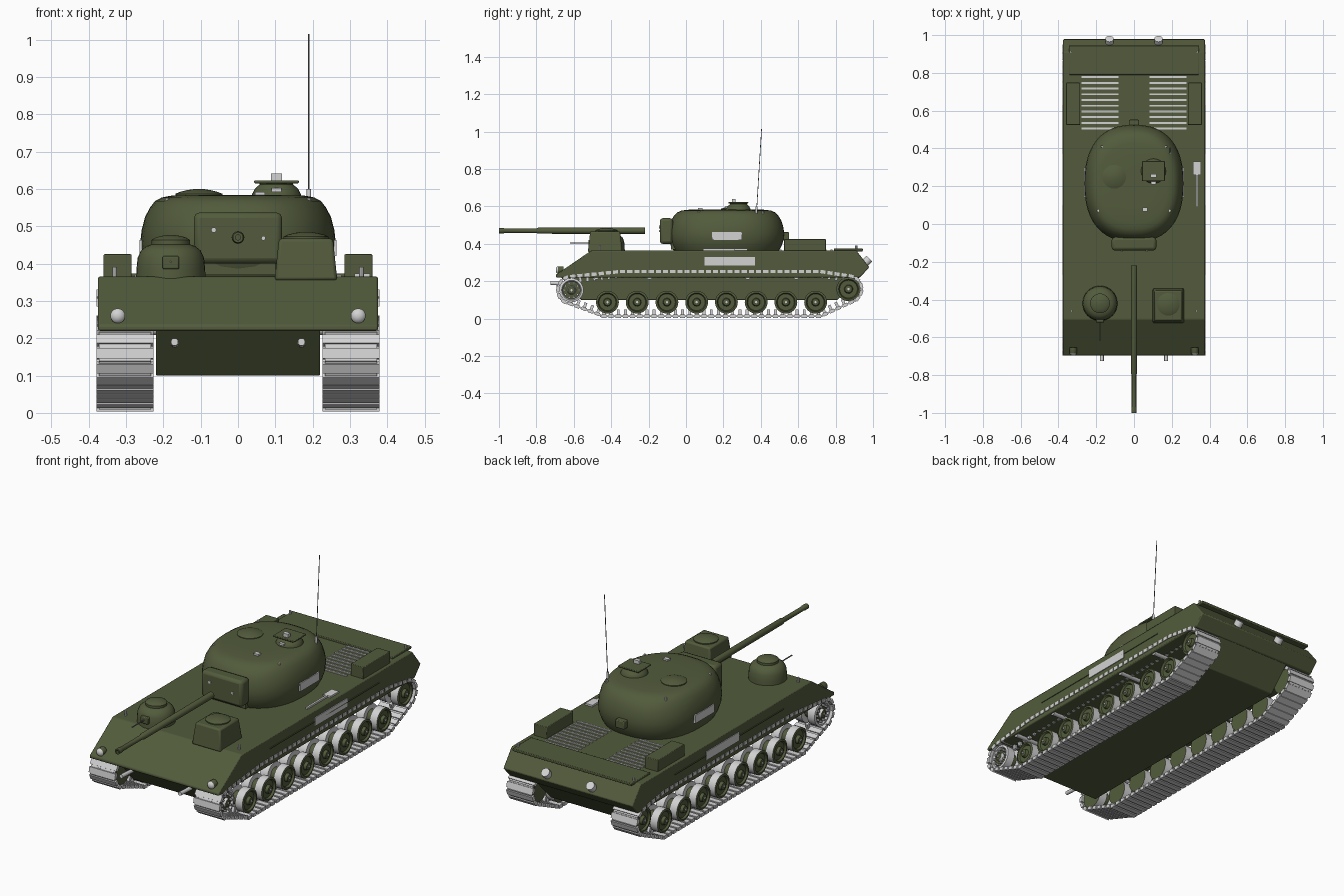
import bpy, bmesh, math
from mathutils import Vector, Matrix

cube = bpy.data.objects.get("Cube")
if cube:
    bpy.data.objects.remove(cube, do_unlink=True)


def material(name, rgb):
    m = bpy.data.materials.new(name)
    m.use_nodes = True
    m.diffuse_color = (*rgb, 1)
    m.node_tree.nodes["Principled BSDF"].inputs["Base Color"].default_value = (*rgb, 1)
    return m


GREEN = material("olive green", (0.085, 0.105, 0.045))
GREY = material("light grey", (0.65, 0.65, 0.65))
DARK = material("antenna grey", (0.15, 0.15, 0.15))


def finish(name, bm, mats, bevel=0):
    """Turn a bmesh into an object, smooth with sharp edges kept."""
    bmesh.ops.recalc_face_normals(bm, faces=bm.faces)
    for f in bm.faces:
        f.smooth = True
    for e in bm.edges:
        e.smooth = e.calc_face_angle(0) < 0.6
    me = bpy.data.meshes.new(name)
    bm.to_mesh(me)
    bm.free()
    for m in mats:
        me.materials.append(m)
    ob = bpy.data.objects.new(name, me)
    bpy.context.collection.objects.link(ob)
    if bevel:
        mod = ob.modifiers.new("Bevel", 'BEVEL')
        mod.width, mod.segments, mod.limit_method = bevel, 2, 'ANGLE'
    return ob


def box(name, lo, hi, mat=GREEN, bevel=0, taper=1):
    lo, hi = Vector(lo), Vector(hi)
    bm = bmesh.new()
    bmesh.ops.create_cube(bm, size=1)
    for v in bm.verts:
        if v.co.z > 0:
            v.co.x *= taper
            v.co.y *= taper
        v.co = (lo + hi) / 2 + v.co * (hi - lo)
    return finish(name, bm, [mat], bevel)


def loft(name, rings, mats, grey_bands=()):
    """Skin equal rings of points, closing both ends."""
    bm = bmesh.new()
    rows = [[bm.verts.new(p) for p in ring] for ring in rings]
    n = len(rows[0])
    for k, (a, b) in enumerate(zip(rows, rows[1:])):
        for i in range(n):
            j = (i + 1) % n
            bm.faces.new((a[i], a[j], b[j], b[i])).material_index = int(k in grey_bands)
    bm.faces.new(rows[0])
    bm.faces.new(rows[-1]).material_index = int(len(rows) in grey_bands)
    return finish(name, bm, mats)


def lathe(name, loc, axis, profile, mats=(GREEN,), grey_bands=(), segs=24):
    """Revolve (radius, height) points about an axis through loc."""
    rot = Vector(axis).to_track_quat('Z', 'Y')
    angles = [math.tau * i / segs for i in range(segs)]
    rings = [[Vector(loc) + rot @ Vector((r * math.cos(a), r * math.sin(a), h)) for a in angles]
             for r, h in profile]
    return loft(name, rings, mats, grey_bands)


def rod(name, start, end, r, mat=GREY, segs=12):
    d = Vector(end) - Vector(start)
    return lathe(name, start, d, [(r, 0), (r, d.length)], [mat], segs=segs)


def side_profile(name, half_width, points, bevel):
    bm = bmesh.new()
    rows = [[bm.verts.new((x, y, z)) for y, z in points] for x in (-half_width, half_width)]
    n = len(points)
    for i in range(n):
        j = (i + 1) % n
        bm.faces.new((rows[0][i], rows[0][j], rows[1][j], rows[1][i]))
    for row in rows:
        bm.faces.new(row)
    return finish(name, bm, [GREEN], bevel)


# Hull
side_profile("upper_hull", 0.375, [(-0.695, 0.22), (-0.695, 0.235), (-0.505, 0.365), (0.91, 0.365),
                                   (0.98, 0.275), (0.93, 0.22)], 0.005)
side_profile("lower_hull", 0.22, [(-0.67, 0.225), (-0.56, 0.10), (0.81, 0.10), (0.93, 0.225)], 0.004)
box("rear_deck_plate", (-0.345, 0.79, 0.36), (0.345, 0.945, 0.374), bevel=0.003)

# Track path: front arc, top run, rear arc, ground run
SPROCKET, IDLER = (-0.612, 0.152), (0.869, 0.158)


def arc(center, r, a0, a1):
    return [(center[0] + r * math.cos(math.radians(a0 + (a1 - a0) * i / 12)),
             center[1] + r * math.sin(math.radians(a0 + (a1 - a0) * i / 12))) for i in range(13)]


path = arc(SPROCKET, 0.073, 235, 95) + [(-0.35, 0.252), (0.72, 0.252)]
path += arc(IDLER, 0.07, 80, -60) + [(0.72, 0.013), (-0.44, 0.013)]
path = [Vector((0, y, z)) for y, z in path]


def sample_loop(points, count):
    """Evenly spaced positions and directions around a closed path."""
    pairs = list(zip(points, points[1:] + points[:1]))
    step = sum((b - a).length for a, b in pairs) / count
    target, walked, out = 0, 0, []
    for a, b in pairs:
        d = b - a
        while target < walked + d.length and len(out) < count:
            out.append((a + d.normalized() * (target - walked), d.normalized()))
            target += step
        walked += d.length
    return out, step


def track(name, x):
    bm = bmesh.new()
    spots, step = sample_loop(path, 90)
    side = Vector((1, 0, 0))
    for p, d in spots:
        up = side.cross(d)
        frame = Matrix((side, d, up)).transposed().to_4x4()
        # pad, connecting plate, guide horn
        for size, lift in (((0.152, step * 0.72, 0.018), 0), ((0.14, step * 1.1, 0.008), 0),
                           ((0.014, step * 0.4, 0.03), -0.02)):
            m = Matrix.Translation(p + Vector((x, 0, 0)) + up * lift) @ frame @ Matrix.Diagonal((*size, 1))
            bmesh.ops.create_cube(bm, size=1, matrix=m)
    return finish(name, bm, [GREY])


# Running gear, (radius, distance from the centre plane)
WHEEL = [(0.061, 0.24), (0.061, 0.285), (0.035, 0.285), (0.035, 0.32), (0.061, 0.32), (0.061, 0.362),
         (0.05, 0.365), (0.045, 0.355), (0.022, 0.355), (0.018, 0.37), (0.006, 0.372), (0.006, 0.376)]
for s, tag in ((1, "left"), (-1, "right")):
    track(tag + "_track", s * 0.303)
    axis = (s, 0, 0)
    for i in range(8):
        lathe(f"{tag}_road_wheel_{i + 1}", (0, -0.42 + 0.159 * i, 0.088), axis, WHEEL,
              [GREEN, GREY], (0, 1, 3, 4, 10, 12))
    lathe(tag + "_idler", (0, *IDLER), axis, [(r * 1.06, h) for r, h in WHEEL], [GREEN, GREY], (0, 1, 3, 4, 10, 12))
    lathe(tag + "_sprocket", (0, *SPROCKET), axis, [(r * 1.06, h) for r, h in WHEEL],
          [GREEN, GREY], (0, 1, 3, 4, 5, 6, 8, 10, 12))
    for i in range(10):
        a = math.tau * i / 10
        y, z = SPROCKET[0] + 0.04 * math.cos(a), SPROCKET[1] + 0.04 * math.sin(a)
        rod(f"{tag}_sprocket_bolt_{i + 1}", (s * 0.35, y, z), (s * 0.368, y, z), 0.006, GREY, 8)
    for i, y in enumerate((-0.48, -0.195, 0.33, 0.59)):
        rod(f"{tag}_return_roller_{i + 1}", (s * 0.21, y, 0.225), (s * 0.365, y, 0.225), 0.016)

    # Hull fittings on each side
    x0, x1 = sorted((s * 0.285, s * 0.36))
    box(tag + "_stowage_box", (x0, 0.525, 0.36), (x1, 0.748, 0.425), bevel=0.003)
    x0, x1 = sorted((s * 0.37, s * 0.379))
    box(tag + "_side_panel", (x0, 0.10, 0.285), (x1, 0.37, 0.33), GREY)
    box(tag + "_side_rail", (x0, -0.27, 0.307), (x1, 0.63, 0.312))
    x0, x1 = sorted((s * 0.082, s * 0.277))
    for i in range(10):
        y = 0.505 + 0.0303 * i
        box(f"{tag}_grille_slat_{i + 1}", (x0, y - 0.005, 0.36), (x1, y + 0.005, 0.37), GREY)
    rod(tag + "_exhaust", (s * 0.13, 0.93, 0.27), (s * 0.13, 0.98, 0.32), 0.022, GREY, 16)
    lathe(tag + "_headlight", (s * 0.322, -0.655, 0.26), (0, -1, 0),
          [(0.02, 0), (0.02, 0.03), (0.018, 0.033), (0.012, 0.039), (0.004, 0.041)], [GREEN, GREY], (1, 2, 3, 5), 16)
    rod(tag + "_tow_hook", (s * 0.17, -0.62, 0.185), (s * 0.17, -0.725, 0.19), 0.01)
    for i, (x, y, z) in enumerate(((0.335, 0.91, 0.365), (0.33, -0.46, 0.365), (0.17, 0.41, 0.55), (0.19, 0.07, 0.55))):
        rod(f"{tag}_lifting_eye_{i + 1}", (s * x, y, z), (s * x, y, z + 0.026), 0.006, GREY, 8)


# Main turret
def oval(z, k, segs=48, n=2.4):
    def power(c):
        return math.copysign(abs(c) ** (2 / n), c)
    turn = [math.tau * i / segs for i in range(segs)]
    return [(0.262 * k * power(math.cos(a)), 0.215 + 0.31 * k * power(math.sin(a)), z) for a in turn]


loft("main_turret", [oval(z, k) for z, k in (
    (0.36, 0.90), (0.385, 0.95), (0.42, 0.99), (0.455, 1), (0.49, 0.985), (0.525, 0.95),
    (0.55, 0.90), (0.567, 0.85), (0.577, 0.78), (0.582, 0.68), (0.584, 0.4))], [GREEN])
box("gun_mantlet", (-0.118, -0.14, 0.40), (0.118, -0.07, 0.537), bevel=0.015)
box("mantlet_base", (-0.10, -0.08, 0.37), (0.10, 0.10, 0.52))
rod("mantlet_sight", (-0.065, -0.13, 0.49), (-0.065, -0.145, 0.49), 0.007)
rod("mantlet_gun_port", (0.068, -0.13, 0.468), (0.068, -0.145, 0.468), 0.006)
lathe("gun_barrel", (0, -0.22, 0.47), (0, -1, 0),
      [(0.017, 0), (0.016, 0.57), (0.012, 0.58), (0.012, 0.75), (0.014, 0.755), (0.014, 0.78), (0.007, 0.78), (0.007, 0.74)])
box("turret_rear_box", (-0.026, 0.50, 0.42), (0.026, 0.552, 0.462), bevel=0.004)
for s, tag in ((1, "left"), (-1, "right")):
    x0, x1 = sorted((s * 0.255, s * 0.264))
    box(tag + "_turret_panel", (x0, 0.14, 0.42), (x1, 0.30, 0.463), GREY)

# Hatches on the turret roof
lathe("round_hatch", (-0.105, 0.25, 0.57), (0, 0, 1),
      [(0.063, 0), (0.063, 0.017), (0.05, 0.022), (0.03, 0.027), (0.01, 0.03)])
lathe("commander_cupola", (0.103, 0.28, 0.57), (0, 0, 1),
      [(0.066, 0), (0.066, 0.015), (0.058, 0.03), (0.045, 0.042), (0.045, 0.05)])
box("cupola_hatch", (0.043, 0.227, 0.615), (0.163, 0.333, 0.623), bevel=0.003)
box("cupola_periscope", (0.088, 0.245, 0.62), (0.118, 0.265, 0.641), GREY)
box("cupola_vision_block", (0.09, 0.21, 0.592), (0.116, 0.23, 0.602), GREY)
box("roof_periscope", (0.045, 0.065, 0.575), (0.072, 0.088, 0.592), GREY)
rod("antenna_mount", (0.19, 0.375, 0.55), (0.19, 0.377, 0.60), 0.006)
rod("antenna", (0.19, 0.377, 0.57), (0.19, 0.404, 1.015), 0.002, DARK, 6)

# Small round turret with machine gun
lathe("round_turret", (-0.18, -0.42, 0.355), (0, 0, 1),
      [(0.093, 0), (0.092, 0.03), (0.089, 0.06), (0.08, 0.08), (0.065, 0.092), (0.052, 0.096),
       (0.052, 0.108), (0.042, 0.114), (0.03, 0.118), (0.008, 0.122)], segs=32)
box("machine_gun_mount", (-0.202, -0.522, 0.385), (-0.158, -0.45, 0.42), bevel=0.004)
rod("machine_gun", (-0.18, -0.50, 0.405), (-0.18, -0.62, 0.405), 0.003, DARK, 8)

# Small box turret
box("box_turret", (0.098, -0.525, 0.355), (0.266, -0.34, 0.467), bevel=0.008, taper=0.86)
lathe("box_turret_hatch", (0.182, -0.425, 0.46), (0, 0, 1),
      [(0.06, 0), (0.06, 0.012), (0.05, 0.017), (0.03, 0.022), (0.01, 0.025)])

# Shovel strapped to the deck
box("shovel_handle", (0.328, 0.09, 0.365), (0.338, 0.27, 0.374), GREY)
box("shovel_blade", (0.312, 0.26, 0.365), (0.354, 0.33, 0.374), GREY)
